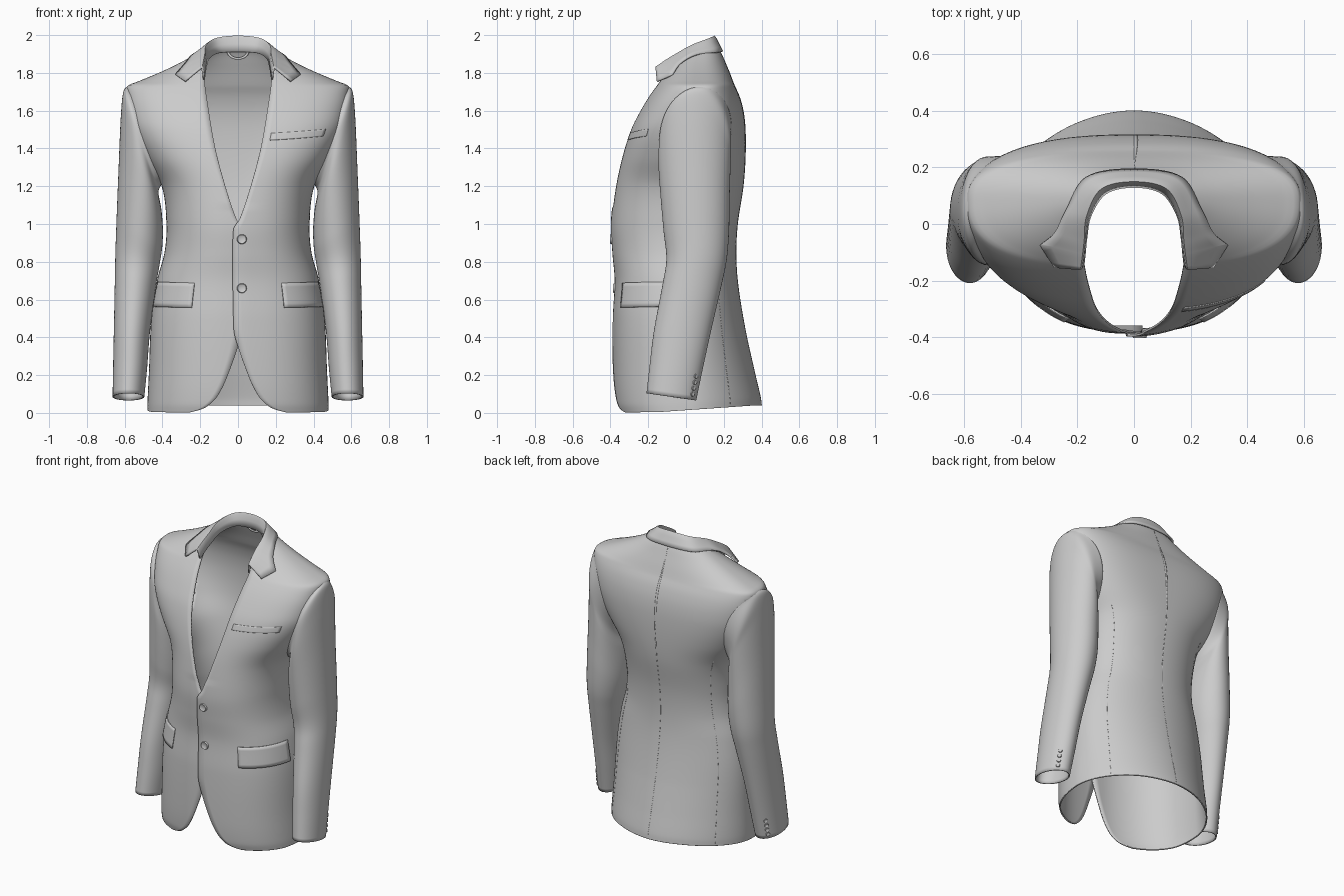
import bpy, bmesh, math
from mathutils import Vector, Matrix

if "Cube" in bpy.data.objects:
    bpy.data.objects.remove(bpy.data.objects["Cube"])


def spline(rows, k):
    """Smooth interpolation of rows (key, values...) at key k."""
    k = min(max(k, rows[0][0]), rows[-1][0])
    i = 0
    while i < len(rows) - 2 and k > rows[i + 1][0]:
        i += 1

    def slope(j, c):
        a, b = rows[max(j - 1, 0)], rows[min(j + 1, len(rows) - 1)]
        return (b[c] - a[c]) / (b[0] - a[0])
    a, b = rows[i], rows[i + 1]
    h = b[0] - a[0]
    t = (k - a[0]) / h
    return [(2*t**3 - 3*t*t + 1) * a[c] + (t**3 - 2*t*t + t) * h * slope(i, c)
            + (3*t*t - 2*t**3) * b[c] + (t**3 - t*t) * h * slope(i + 1, c)
            for c in range(1, len(a))]


def spow(v, p):
    return math.copysign(abs(v) ** p, v)


def make(name, grids, thick, closed=False, drop=None):
    """Skin one or more point grids and give them cloth thickness."""
    bm = bmesh.new()
    for grid in grids:
        vs = [[bm.verts.new(p) for p in row] for row in grid]
        cols = len(vs[0])
        for r in range(len(vs) - 1):
            for c in range(cols if closed else cols - 1):
                d = (c + 1) % cols
                q = (vs[r][c], vs[r][d], vs[r + 1][d], vs[r + 1][c])
                if drop and drop(sum((v.co for v in q), Vector()) / 4):
                    continue
                bm.faces.new(q)
    bmesh.ops.remove_doubles(bm, verts=bm.verts, dist=1e-4)
    bmesh.ops.delete(bm, geom=[v for v in bm.verts if not v.link_faces], context='VERTS')
    bmesh.ops.recalc_face_normals(bm, faces=bm.faces)
    me = bpy.data.meshes.new(name)
    bm.to_mesh(me)
    bm.free()
    ob = bpy.data.objects.new(name, me)
    bpy.context.collection.objects.link(ob)
    m = ob.modifiers.new("cloth", 'SOLIDIFY')
    m.thickness, m.offset = thick, 0
    return ob


# Body: height, half width, front y, back y, y of widest point
BODY = [(0, .475, -.355, .398, .02), (.05, .475, -.369, .392, .02), (.2, .468, -.378, .36, .02),
        (.5, .455, -.378, .30, .02), (.7, .425, -.368, .27, .02), (.85, .385, -.38, .262, .02),
        (1.0, .375, -.388, .27, .025), (1.2, .40, -.368, .30, .035), (1.35, .485, -.336, .311, .045),
        (1.5, .555, -.288, .311, .055), (1.6, .577, -.238, .30, .065), (1.68, .585, -.19, .278, .075),
        (1.73, .58, -.155, .255, .08), (1.75, .53, -.142, .247, .082), (1.8, .41, -.105, .228, .083),
        (1.85, .305, -.06, .207, .084), (1.9, .215, 0, .185, .085), (1.925, .175, .04, .17, .086)]
# Cross-section squareness: height, front, back
ROUND = [(0, 2.4, 1.85), (.5, 2.4, 1.9), (1.0, 2.35, 2.1), (1.25, 2.45, 2.3), (1.45, 2.8, 2.6),
         (1.65, 2.8, 2.7), (1.75, 2.5, 2.5), (1.85, 2.3, 2.3), (1.925, 2.3, 2.3)]
# Front opening: height, distance of the edge from the middle
OPEN = [(0, .27), (.012, .22), (.025, .18), (.045, .15), (.08, .115), (.15, .075), (.25, .035),
        (.35, 0), (.42, -.02), (.5, -.025), (.97, -.025), (1.03, .01), (1.21, .07), (1.4, .12),
        (1.6, .155), (1.77, .178), (1.85, .175), (1.9, .165), (1.925, .15)]


def body(t, z, s, off=0.0):
    """Point on the body: t=0 front middle, t=pi back middle, s=side."""
    w, yf, yb, cy = spline(BODY, z)
    c = math.cos(t)
    n = spline(ROUND, z)[0 if c > 0 else 1]
    x = (w + off) * spow(math.sin(t), 2 / n)
    y = cy - ((cy - yf if c > 0 else yb - cy) + off) * spow(c, 2 / n)
    if z < 1.1 and c > 0:      # one front panel laps over the other
        y -= s * .006 * math.exp(-(x / .08) ** 2)
    lift = .035 * max(0, 1 - z / .4) * min(1, max(0, (y + .15) / .5))
    return Vector((s * x, y, z + lift))


def in_armhole(p):
    c = (p.z - 1.475) / .255
    return abs(p.x) > .3 and ((p.y - .05 - .03 * c) / .185) ** 2 + c * c < .82


heights = [.004, .008, .014, .02, .028, .038, .05, .065, .08]
heights += [.1 + .02 * i for i in range(81)] + [1.71 + .0072 * i for i in range(1, 30)] + [1.925]
halves = []
for s in (1, -1):
    grid = []
    for z in heights:
        edge = spline(OPEN, z)[0] / spline(BODY, z)[0]
        t0 = math.asin(max(-1, min(1, spow(edge, spline(ROUND, z)[0] / 2))))
        grid.append([body(t0 + (math.pi - t0) * i / 56, z, s) for i in range(57)])
    halves.append(grid)
make("jacket_body", halves, .008, drop=in_armhole)

# Sleeves: outer x, z; inner x, z; front y, back y
SLEEVE = [(.604, 1.695, .425, 1.17, -.138, .235), (.617, 1.56, .41, 1.08, -.142, .232),
          (.628, 1.3, .402, .98, -.13, .227), (.638, 1.05, .405, .88, -.115, .224),
          (.645, .85, .42, .78, -.1, .212), (.648, .7, .44, .66, -.12, .185),
          (.653, .45, .47, .43, -.165, .13), (.657, .25, .485, .24, -.188, .085),
          (.66, .085, .5, .085, -.205, .05)]


def sleeve_line(a):
    """Control points running down the sleeve at angle a round the arm."""
    c, n = math.cos(a), math.sin(a)
    y, z = .05 + .03 * c + .185 * n, 1.473 + .255 * c
    w, yf, yb, cy = spline(BODY, z)
    nf, nb = spline(ROUND, z)
    d, e = (cy - yf, nf) if y < cy else (yb - cy, nb)
    x = w * max(0, 1 - min(1, abs(y - cy) / d) ** e) ** (1 / e)
    line = [(0, x - .002, y, z)]      # starts on the armhole seam
    for i, (xo, zo, xi, zi, f, b) in enumerate(SLEEVE):
        tilt = -.18 * max(0, 1 - zo / .45) * (b - f) / 2 * n
        line.append((i + 1, (xo + xi) / 2 + c * (xo - xi) / 2, (f + b) / 2 + n * (b - f) / 2,
                     (zo + zi) / 2 + c * (zo - zi) / 2 + tilt))
    return line


lines = [sleeve_line(2 * math.pi * i / 48) for i in range(48)]
for s, side in ((1, "left"), (-1, "right")):
    rings = [[(s * p[0], p[1], p[2]) for p in (spline(l, k / 7) for l in lines)] for k in range(64)]
    make(side + "_sleeve", [rings], .008, closed=True)

# Collar: stand bottom, fold, fall edge, from the back middle to the front
COLLAR = [(0, 0, .133, 1.91, 0, .15, 1.995, 0, .192, 1.912),
          (1, .10, .11, 1.905, .115, .125, 1.982, .165, .165, 1.909),
          (2, .155, .03, 1.875, .168, .03, 1.945, .238, .05, 1.895),
          (3, .17, -.05, 1.83, .177, -.06, 1.895, .28, -.03, 1.85),
          (4, .175, -.1, 1.80, .182, -.11, 1.865, .33, -.073, 1.79)]
# a mirrored row keeps the back of the neck round
COLLAR.insert(0, (-1,) + tuple(-v if i % 3 == 0 else v for i, v in enumerate(COLLAR[1][1:])))
TIP = (.18, -.145, 1.765, .19, -.16, 1.83, .28, -.152, 1.755)
sections = [spline(COLLAR, k / 8) for k in range(33)]
sections += [[a + (b - a) * k / 4 for a, b in zip(COLLAR[-1][1:], TIP)] for k in range(1, 5)]


def collar_row(v, s):
    A, B, C = (Vector((s * v[i], v[i + 1], v[i + 2])) for i in (0, 3, 6))
    return [A, A.lerp(B, .5), A.lerp(B, .85), B.lerp((A + C) / 2, .03), B.lerp(C, .12),
            B.lerp(C, .35), B.lerp(C, .7), C]


make("collar", [[collar_row(v, s) for v in sections] for s in (1, -1)], .01)


# Panels that follow the body surface
def patch(name, s, t0, t1, z0, z1, off0, off1, thick, skew=0.0, n=14, rows=6):
    grid = [[body(t0 + (t1 - t0) * i / n, z0 + (z1 - z0) * r / rows + skew * i / n, s,
                  off0 + (off1 - off0) * r / rows) for i in range(n + 1)] for r in range(rows + 1)]
    return make(name, [grid], thick)


for s, side in ((1, "left"), (-1, "right")):
    patch(side + "_pocket_flap", s, .49, 1.36, .557, .688, .01, .006, .007, .006)
    patch(side + "_back_seam", s, 2.2, 2.206, .02, 1.25, .0035, .0035, .002, n=1, rows=50)
patch("breast_pocket", 1, .2, .87, 1.443, 1.48, .004, .004, .006, .022)
patch("centre_back_seam", 1, math.pi - .006, math.pi, .02, 1.9, .0035, .0035, .002, n=1, rows=70)

# Hanging loop inside the neck
make("hanging_loop", [[[(r * math.cos(a), .17, 1.915 - .75 * r * math.sin(a))
                        for a in (math.pi * i / 16 for i in range(17))] for r in (.045, .06)]], .006)


# Buttons
def button(name, pos, direction, r):
    bm = bmesh.new()
    bmesh.ops.create_cone(bm, cap_ends=True, segments=24, radius1=r, radius2=r * .85, depth=r * .45)
    top = max(bm.faces, key=lambda f: f.calc_center_median().z)
    bmesh.ops.inset_region(bm, faces=[top], thickness=r * .22)
    bmesh.ops.translate(bm, verts=top.verts, vec=(0, 0, -r * .14))
    turn = Vector(direction).to_track_quat('Z', 'Y').to_matrix().to_4x4()
    bm.transform(Matrix.Translation(pos) @ turn)
    me = bpy.data.meshes.new(name)
    bm.to_mesh(me)
    bm.free()
    bpy.context.collection.objects.link(bpy.data.objects.new(name, me))


for i, z in enumerate((.92, .66)):
    button(f"front_button_{i + 1}", (.02, body(0, z, 1).y - .006, z), (0, -1, 0), .027)
a = math.radians(54)
cuff = sleeve_line(a)
for s, side in ((1, "left"), (-1, "right")):
    for i in range(4):
        x, y, z = spline(cuff, 8.25 + .19 * i)
        button(f"{side}_cuff_button_{i + 1}", (s * (x + .004), y + .004, z),
               (s * math.cos(a) * 1.5, math.sin(a), 0), .013)

# Smooth shading with crisp seams
bpy.ops.object.select_all(action='SELECT')
bpy.context.view_layer.objects.active = bpy.data.objects["jacket_body"]
bpy.ops.object.shade_smooth_by_angle(angle=math.radians(40))
